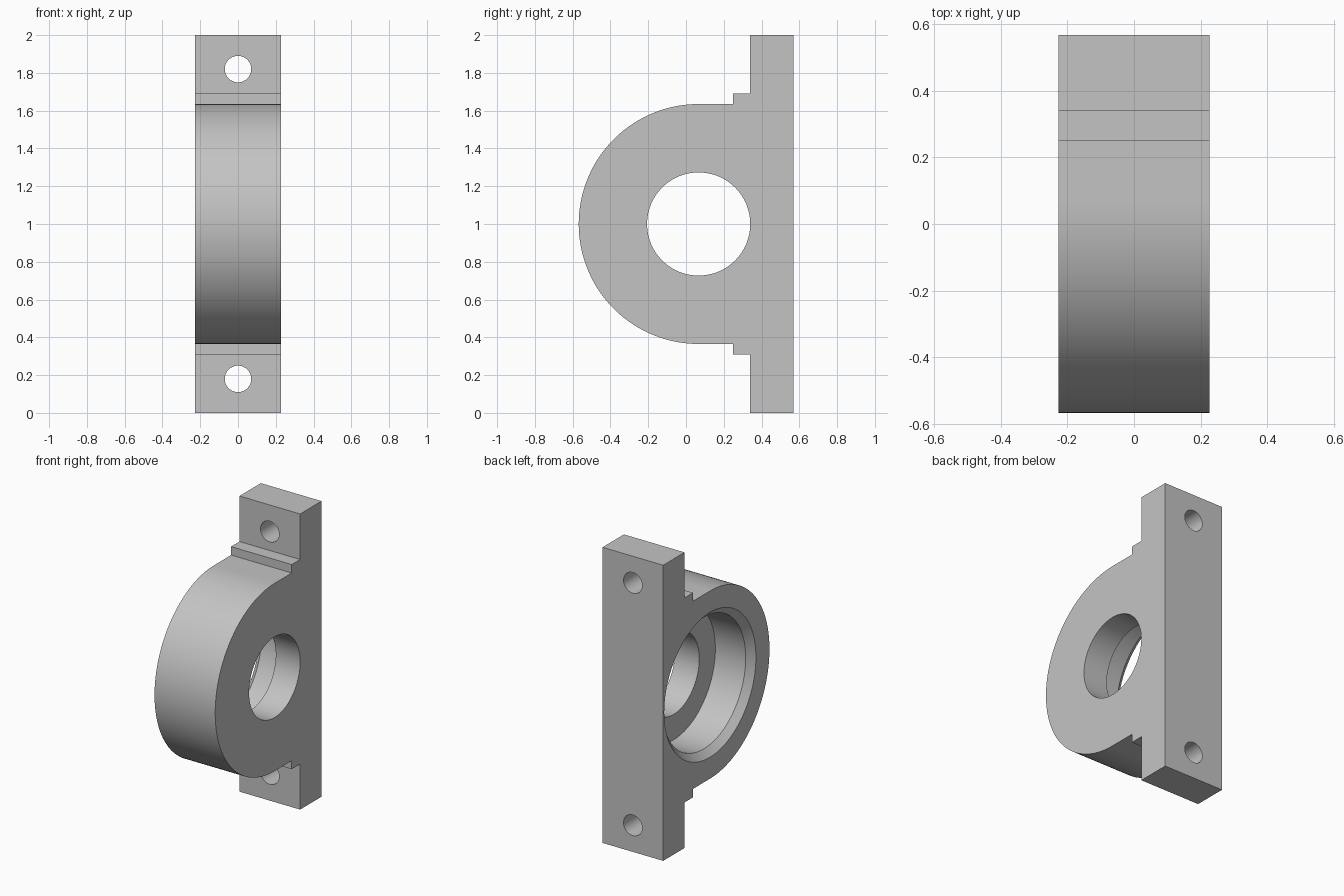
import bpy
import bmesh
from math import pi, sin, cos, radians
from mathutils import Matrix

if "Cube" in bpy.data.objects:
    bpy.data.objects.remove(bpy.data.objects["Cube"])

HALF = 0.227            # half width along x
BACK = 0.568            # rear mounting face
CY, CZ = 0.067, 1.0     # bore axis
OUTER = 0.635
SEGS = 96

grey = bpy.data.materials.new("light_grey")
grey.use_nodes = True
colour = (0.55, 0.55, 0.55, 1)
grey.diffuse_color = colour
grey.node_tree.nodes["Principled BSDF"].inputs["Base Color"].default_value = colour


def finish(name, bm):
    bmesh.ops.recalc_face_normals(bm, faces=bm.faces)
    mesh = bpy.data.meshes.new(name)
    bm.to_mesh(mesh)
    bm.free()
    mesh.materials.append(grey)
    obj = bpy.data.objects.new(name, mesh)
    bpy.context.collection.objects.link(obj)
    return obj


def extrude_profile(name, points):
    """Extrude a (y, z) outline across the full width."""
    bm = bmesh.new()
    face = bm.faces.new([bm.verts.new((-HALF, y, z)) for y, z in points])
    moved = bmesh.ops.extrude_face_region(bm, geom=[face])["geom"]
    verts = [v for v in moved if isinstance(v, bmesh.types.BMVert)]
    bmesh.ops.translate(bm, verts=verts, vec=(2 * HALF, 0, 0))
    return finish(name, bm)


def lathe_x(name, profile):
    """Closed solid of revolution about the bore axis from (x, radius)."""
    bm = bmesh.new()
    rings = [[bm.verts.new((x, CY + r * cos(2 * pi * i / SEGS), CZ + r * sin(2 * pi * i / SEGS)))
              for i in range(SEGS)] for x, r in profile]
    for a, b in zip(rings, rings[1:]):
        for i in range(SEGS):
            j = (i + 1) % SEGS
            bm.faces.new((a[i], a[j], b[j], b[i]))
    bm.faces.new(rings[0])
    bm.faces.new(rings[-1])
    return finish(name, bm)


def bolt_cutter(name, z):
    bm = bmesh.new()
    place = Matrix.Translation((0, 0.45, z)) @ Matrix.Rotation(pi / 2, 4, "X")
    bmesh.ops.create_cone(bm, cap_ends=True, segments=48, radius1=0.07,
                          radius2=0.07, depth=0.5, matrix=place)
    return finish(name, bm)


# Housing outline: back plate, shoulder steps and rounded nose
upper = [(BACK, 2.0), (0.34, 2.0), (0.34, 1.692), (0.25, 1.692), (0.25, CZ + OUTER)]
arc = [(CY - OUTER * sin(pi * i / SEGS), CZ + OUTER * cos(pi * i / SEGS))
       for i in range(SEGS + 1)]
lower = [(y, 2 - z) for y, z in reversed(upper)]
housing = extrude_profile("bearing_housing", upper + arc + lower)

# Shaft hole, counterbore and chamfered mouth, plus two bolt holes
cutters = [
    lathe_x("bore_cutter", [(-HALF - 0.045, 0.535), (-HALF + 0.045, 0.445),
                            (0.045, 0.445), (0.045, 0.273), (HALF + 0.1, 0.273)]),
    bolt_cutter("upper_bolt_cutter", 1.82),
    bolt_cutter("lower_bolt_cutter", 0.18),
]
bpy.context.view_layer.objects.active = housing
for cutter in cutters:
    cutter.hide_render = True
    cut = housing.modifiers.new(cutter.name, "BOOLEAN")
    cut.operation = "DIFFERENCE"
    cut.solver = "EXACT"
    cut.object = cutter
    bpy.ops.object.modifier_apply(modifier=cut.name)
    bpy.data.objects.remove(cutter)

# Smooth curved walls, crisp machined edges
bpy.ops.object.select_all(action="DESELECT")
housing.select_set(True)
bpy.ops.object.shade_smooth_by_angle(angle=radians(30))
